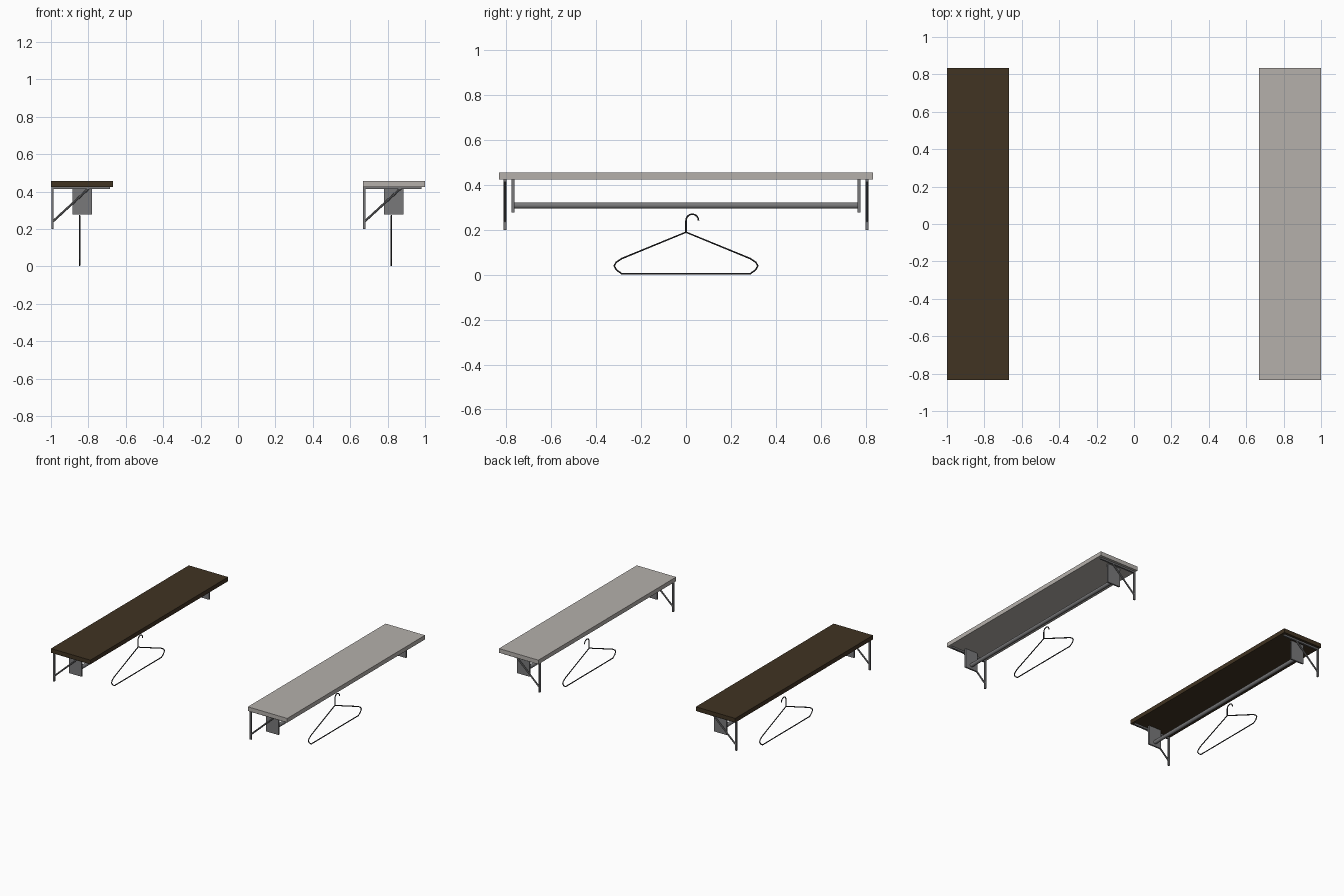
import bpy
import math
from mathutils import Vector

cube = bpy.data.objects.get("Cube")
if cube:
    bpy.data.objects.remove(cube, do_unlink=True)


def material(name, rgb):
    mat = bpy.data.materials.new(name)
    mat.use_nodes = True
    color = (*rgb, 1)
    mat.diffuse_color = color
    mat.node_tree.nodes["Principled BSDF"].inputs["Base Color"].default_value = color
    return mat


dark_wood = material("dark wood", (0.052, 0.033, 0.016))
pale_board = material("pale grey board", (0.46, 0.435, 0.41))
steel = material("grey steel", (0.19, 0.19, 0.195))
wire = material("dark wire", (0.035, 0.035, 0.038))


def box(name, low, high, mat):
    low, high = Vector(low), Vector(high)
    bpy.ops.mesh.primitive_cube_add(size=1, location=(low + high) / 2)
    obj = bpy.context.object
    obj.name = name
    obj.scale = high - low
    bpy.ops.object.transform_apply(location=False, rotation=False, scale=True)
    obj.data.materials.append(mat)
    return obj


def bar(name, start, end, radius, mat, sides):
    start, end = Vector(start), Vector(end)
    axis = end - start
    bpy.ops.mesh.primitive_cylinder_add(vertices=sides, radius=radius, depth=axis.length,
                                        location=(start + end) / 2)
    obj = bpy.context.object
    obj.name = name
    obj.rotation_euler = axis.to_track_quat("Z", "Y").to_euler()
    obj.data.materials.append(mat)
    bpy.ops.object.shade_smooth_by_angle()
    return obj


def bent_wire(name, points, radius, mat, closed=False):
    data = bpy.data.curves.new(name, "CURVE")
    data.dimensions = "3D"
    data.bevel_depth = radius
    data.bevel_resolution = 1
    data.use_fill_caps = True
    spline = data.splines.new("POLY")
    spline.points.add(len(points) - 1)
    for point, co in zip(spline.points, points):
        point.co = (*co, 1)
    spline.use_cyclic_u = closed
    obj = bpy.data.objects.new(name, data)
    bpy.context.collection.objects.link(obj)
    bpy.ops.object.select_all(action="DESELECT")
    obj.select_set(True)
    bpy.context.view_layer.objects.active = obj
    bpy.ops.object.convert(target="MESH")
    obj = bpy.context.object
    obj.data.materials.append(mat)
    bpy.ops.object.shade_smooth_by_angle()


def hanger(prefix, x):
    # Shoulder loop, mirrored about the hook
    half = [(0.285, 0.004), (0.31, 0.022), (0.32, 0.04), (0.312, 0.055), (0.285, 0.073)]
    loop = half + [(0, 0.19)] + [(-y, z) for y, z in reversed(half)]
    bent_wire(prefix + "_hanger_loop", [(x, y, z) for y, z in loop], 0.004, wire, True)
    # Stem and curled hook
    r = 0.028
    hook = [(0, 0.19)]
    for i in range(13):
        a = math.pi * (1 - i / 12)
        hook.append((r + r * math.cos(a), 0.242 + r * math.sin(a)))
    bent_wire(prefix + "_hanger_hook", [(x, y, z) for y, z in hook], 0.004, wire)


def shelf(prefix, x, mat):
    # Board, x is its wall side
    box(prefix + "_shelf_board", (x, -0.833, 0.425), (x + 0.333, 0.833, 0.457), mat)
    for side, label in ((-1, "front"), (1, "back")):
        name = prefix + "_" + label
        y0, y1 = side * 0.807 - 0.0065, side * 0.807 + 0.0065
        # Triangular bracket
        box(name + "_bracket_leg", (x + 0.002, y0, 0.2), (x + 0.014, y1, 0.425), steel)
        box(name + "_bracket_arm", (x + 0.002, y0, 0.413), (x + 0.315, y1, 0.425), steel)
        bar(name + "_bracket_brace", (x + 0.008, side * 0.807, 0.238),
            (x + 0.205, side * 0.807, 0.419), 0.006, steel, 8)
        # Plate carrying the rail
        box(name + "_rail_plate", (x + 0.114, side * 0.771 - 0.006, 0.278),
            (x + 0.219, side * 0.771 + 0.006, 0.425), steel)
    # Hanging rail
    bar(prefix + "_hanging_rail", (x + 0.167, -0.776, 0.309), (x + 0.167, 0.776, 0.309),
        0.014, steel, 24)
    hanger(prefix, x + 0.153)


shelf("right", -1.0, dark_wood)
shelf("left", 0.667, pale_board)
